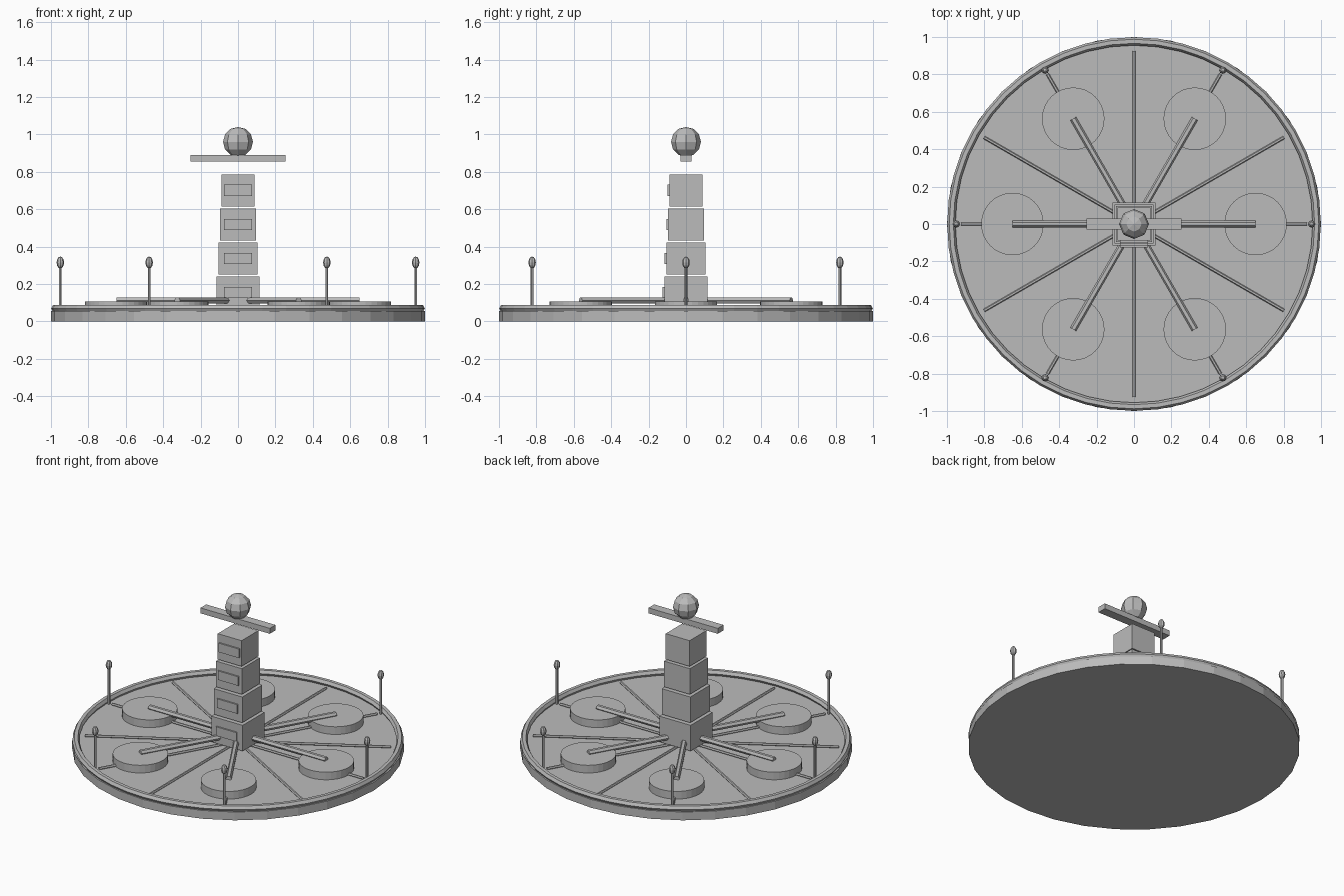
import bpy
from math import pi, cos, sin

cube = bpy.data.objects.get("Cube")
if cube:
    bpy.data.objects.remove(cube, do_unlink=True)

# Single plain grey material
GREY = (0.5, 0.5, 0.5, 1)
grey = bpy.data.materials.new("plain_grey")
grey.use_nodes = True
grey.diffuse_color = GREY
grey.node_tree.nodes["Principled BSDF"].inputs["Base Color"].default_value = GREY


def finish(name):
    ob = bpy.context.object
    ob.name = name
    ob.data.materials.clear()
    ob.data.materials.append(grey)
    return ob


def cylinder(name, radius, z0, z1, sides, x=0, y=0):
    bpy.ops.mesh.primitive_cylinder_add(vertices=sides, radius=radius, depth=z1 - z0,
                                        location=(x, y, (z0 + z1) / 2))
    return finish(name)


def radial_rod(name, radius, r0, r1, z, angle):
    mid = (r0 + r1) / 2
    bpy.ops.mesh.primitive_cylinder_add(
        vertices=6, radius=radius, depth=r1 - r0,
        location=(mid * cos(angle), mid * sin(angle), z), rotation=(0, pi / 2, angle))
    return finish(name)


def box(name, size, centre):
    bpy.ops.mesh.primitive_cube_add(size=1, location=centre)
    bpy.context.object.scale = size
    return finish(name)


def ball(name, radius, centre, sides, stretch=1):
    bpy.ops.mesh.primitive_uv_sphere_add(segments=sides, ring_count=6,
                                         radius=radius, location=centre)
    bpy.context.object.scale.z = stretch
    return finish(name)


# Round platform with raised rim
FLOOR = 0.055
cylinder("platform", 1.0, 0, FLOOR, 32)
bpy.ops.mesh.primitive_torus_add(major_segments=48, minor_segments=6, major_radius=0.977,
                                 minor_radius=0.022, location=(0, 0, 0.07))
finish("platform_rim")

# Floor ribs
for i in range(12):
    radial_rod(f"floor_rib_{i}", 0.009, 0.05, 0.925, 0.06, i * pi / 6)

# Round pads, arms and lamp posts
for i in range(6):
    a = i * pi / 3
    c, s = cos(a), sin(a)
    cylinder(f"pad_{i}", 0.167, FLOOR - 0.005, 0.106, 32, 0.65 * c, 0.65 * s)
    radial_rod(f"arm_{i}", 0.018, 0.1, 0.65, 0.112, a)
    cylinder(f"lamp_post_{i}", 0.008, FLOOR - 0.005, 0.3, 6, 0.95 * c, 0.95 * s)
    ball(f"lamp_bulb_{i}", 0.02, (0.95 * c, 0.95 * s, 0.315), 8, 1.6)

# Tapering tower of separate blocks, each with a front panel
for i, half in enumerate((0.115, 0.105, 0.095, 0.088)):
    z = 0.155 + 0.182 * i
    box(f"tower_block_{i}", (2 * half, 2 * half, 0.171), (0, 0, z))
    box(f"tower_panel_{i}", (0.15, 0.02, 0.06), (0, -half, z))

# Cross bar and top ball
box("cross_bar", (0.51, 0.06, 0.036), (0, 0, 0.873))
ball("top_ball", 0.08, (0, 0, 0.96), 8)
